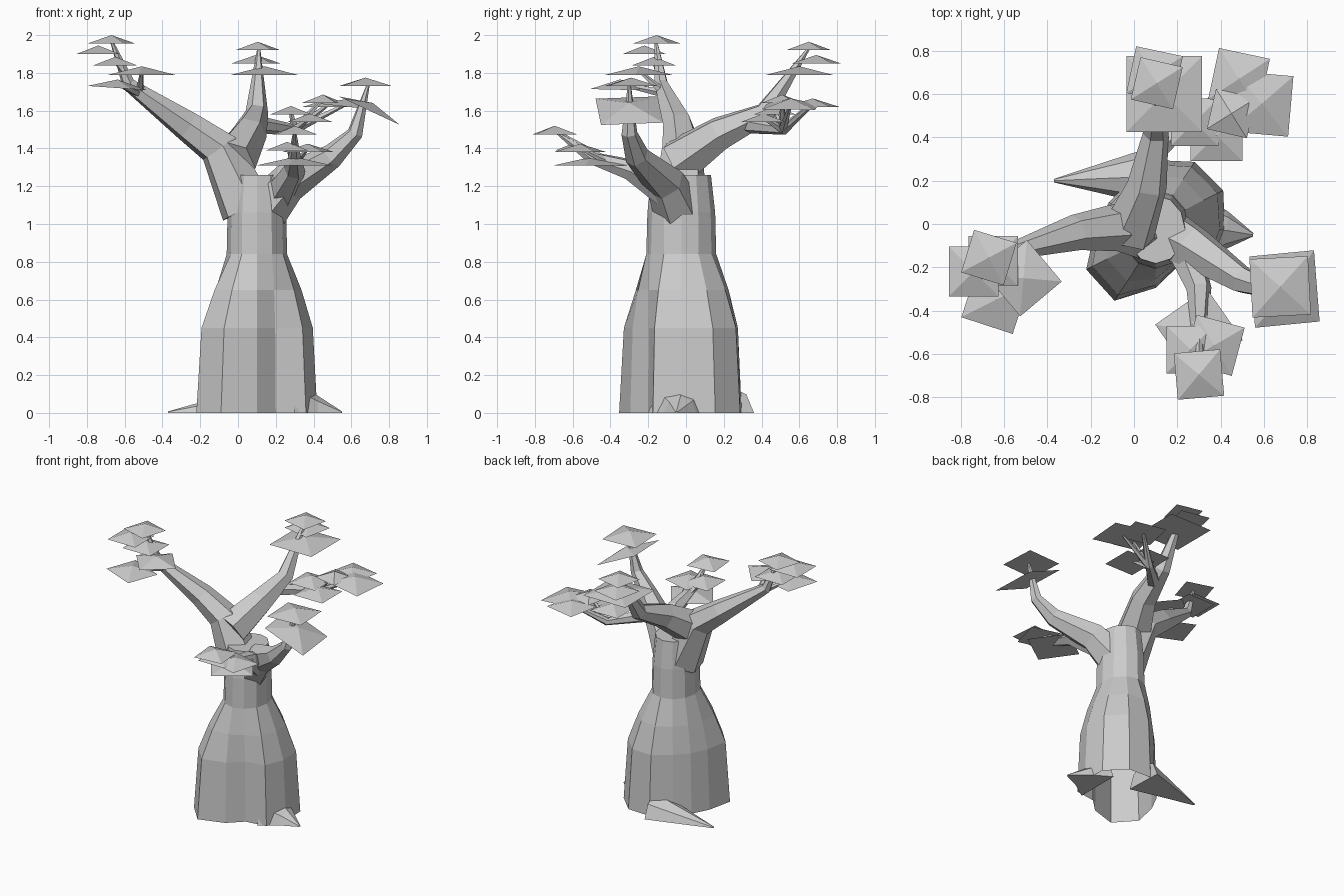
import bpy, math
from mathutils import Vector, Matrix

if "Cube" in bpy.data.objects:
    bpy.data.objects.remove(bpy.data.objects["Cube"])


def make(name, verts, faces):
    me = bpy.data.meshes.new(name)
    me.from_pydata([tuple(v) for v in verts], [], faces)
    me.validate()
    ob = bpy.data.objects.new(name, me)
    bpy.context.collection.objects.link(ob)
    return ob


def loft(name, rings, cap_start=False):
    n = len(rings[0])
    verts = [v for r in rings for v in r]
    faces = []
    for i in range(len(rings) - 1):
        for j in range(n):
            k = (j + 1) % n
            faces.append((i * n + j, i * n + k, (i + 1) * n + k, (i + 1) * n + j))
    if cap_start:
        faces.append(tuple(reversed(range(n))))
    faces.append(tuple(range(len(verts) - n, len(verts))))
    return make(name, verts, faces)


def tube(name, radius, *path, sides=6, ground=False, tip=.008):
    """Limb whose radius tapers evenly with length; ground clips it at z = 0."""
    pts = [Vector(p) for p in path]
    dist = [0]
    for a, b in zip(pts, pts[1:]):
        dist.append(dist[-1] + (b - a).length)
    rings, u = [], None
    for i, p in enumerate(pts):
        t = (pts[min(i + 1, len(pts) - 1)] - pts[max(i - 1, 0)]).normalized()
        u = u or t.orthogonal()
        u = (u - t * u.dot(t)).normalized()
        w = t.cross(u)
        r = radius + (tip - radius) * dist[i] / dist[-1]
        ring = []
        for j in range(sides):
            a = math.tau * j / sides
            v = p + (u * math.cos(a) + w * math.sin(a)) * r
            if ground:
                v.z = max(v.z, 0)
            ring.append(v)
        rings.append(ring)
    loft(name, rings, True)


def pad(name, x, y, z, side, spin=0, tilt=0):
    """Flat square pyramid of foliage; z is the base height."""
    m = (Matrix.Translation((x, y, z)) @ Matrix.Rotation(math.radians(tilt), 4, 'Y')
         @ Matrix.Rotation(math.radians(spin), 4, 'Z'))
    bpy.ops.mesh.primitive_cone_add(vertices=4, radius1=side / math.sqrt(2), depth=.045)
    ob = bpy.context.object
    ob.name = name
    turn = Matrix.Translation((0, 0, .0225)) @ Matrix.Rotation(math.pi / 4, 4, 'Z')
    ob.data.transform(m @ turn)


def cluster(name, anchor, *items):
    """Stack of pads, each held by a twig from the anchor if one is given."""
    for i, p in enumerate(items):
        pad(f"foliage_{name}_{i + 1}", *p)
        if anchor:
            tube(f"twig_{name}_{i + 1}", .024, anchor, (p[0], p[1], p[2] + .02), sides=5)


# Swollen trunk: lobed footprint blending into a round neck, open underneath
lobes = [.32, .36, .36, .32, .25, .25, .28, .37, .38, .27, .2, .3]
rings = []
for z, blend, neck in [(0, 0, 1), (.45, .15, 1), (.65, .55, 1.05), (.84, 1, 1),
                       (1.06, 1, .97), (1.26, 1, .85)]:
    ring = []
    for k, r in enumerate(lobes):
        a = math.tau * k / len(lobes)
        rx = r + (neck * .16 - r) * blend
        ry = r + (neck * .185 - r) * blend
        ring.append((.1 + rx * math.cos(a), -.025 + ry * math.sin(a), z))
    rings.append(ring)
loft("trunk", rings)

# Surface roots
tube("root_left", .14, (.1, .22, 0), (-.15, .21, 0), (-.37, .2, 0), sides=8, ground=True)
tube("root_right", .17, (.3, -.03, 0), (.43, -.03, 0), (.55, -.05, 0), sides=8, ground=True)

# Main limbs
tube("limb_left", .15, (.05, -.03, 1.08), (-.1, -.02, 1.4), (-.27, -.04, 1.52),
     (-.58, -.13, 1.74), (-.67, -.16, 1.97))
tube("limb_back", .13, (-.03, -.04, 1.33), (.06, .18, 1.48), (.1, .42, 1.59), (.11, .65, 1.93))
tube("limb_back_right", .05, (.08, .31, 1.53), (.3, .52, 1.5), (.49, .68, 1.64))
tube("limb_right", .135, (.13, -.04, 1.06), (.27, -.11, 1.22), (.5, -.26, 1.36),
     (.62, -.3, 1.48), (.69, -.3, 1.74))
tube("limb_front", .09, (.22, -.08, 1.15), (.3, -.3, 1.29), (.3, -.5, 1.35), (.3, -.69, 1.49))

# Foliage pads: x, y, z, side, spin, tilt
cluster("left", None, (-.67, -.155, 1.955, .205, -17), (-.74, -.22, 1.9, .23))
cluster("left_low", (-.52, -.11, 1.69), (-.65, -.17, 1.84, .23), (-.51, -.25, 1.79, .25, 40),
        (-.64, -.35, 1.72, .25, -18, 4))
cluster("back", None, (.105, .65, 1.92, .2, -13), (.095, .69, 1.85, .22, -12),
        (.14, .6, 1.79, .35))
cluster("back_right", (.3, .51, 1.5), (.485, .67, 1.62, .24, -12), (.585, .555, 1.62, .28, -5, 6),
        (.45, .51, 1.64, .19, -13), (.38, .41, 1.54, .24), (.28, .47, 1.58, .22))
cluster("right", None, (.675, -.29, 1.73, .27, 3), (.695, -.3, 1.6, .33, 5, 25))
cluster("front", (.3, -.38, 1.31), (.3, -.695, 1.475, .215, 5), (.37, -.56, 1.38, .23, -15),
        (.26, -.58, 1.39, .22), (.3, -.5, 1.31, .29, 35))
